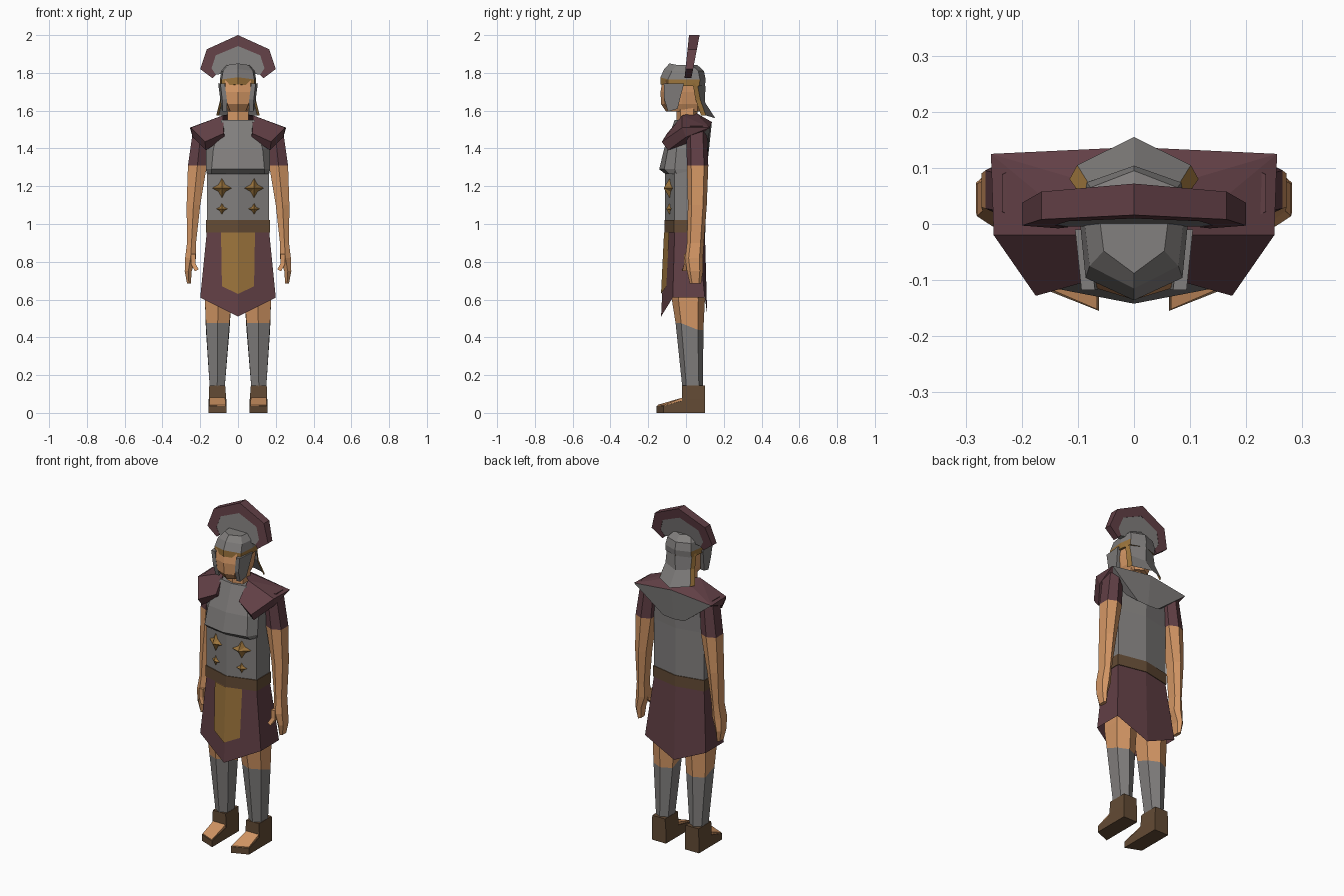
import bpy, bmesh, math

cube = bpy.data.objects.get("Cube")
if cube:
    bpy.data.objects.remove(cube, do_unlink=True)


def material(name, rgb):
    m = bpy.data.materials.new(name)
    m.use_nodes = True
    m.diffuse_color = (*rgb, 1)
    m.node_tree.nodes["Principled BSDF"].inputs["Base Color"].default_value = (*rgb, 1)
    return m


STEEL, MAROON, SKIN, GOLD, LEATHER = range(5)
PALETTE = [material("steel", (.22, .21, .205)), material("maroon cloth", (.12, .05, .06)),
           material("skin", (.66, .31, .13)), material("gold", (.33, .175, .045)),
           material("brown leather", (.125, .07, .035))]


def build(name, verts, faces, mats, mirror=False):
    """Mesh from vertices, faces and one colour per face; mirror joins the other half."""
    if mirror:
        n = len(verts)
        verts = verts + [(-x, y, z) for x, y, z in verts]
        faces = faces + [[i + n for i in reversed(f)] for f in faces]
        mats = mats * 2
    me = bpy.data.meshes.new(name)
    me.from_pydata(verts, [], faces)
    for m in PALETTE:
        me.materials.append(m)
    for p, c in zip(me.polygons, mats):
        p.material_index = c
    bm = bmesh.new()
    bm.from_mesh(me)
    bmesh.ops.remove_doubles(bm, verts=bm.verts, dist=.0005)
    bmesh.ops.recalc_face_normals(bm, faces=bm.faces)
    bm.to_mesh(me)
    bm.free()
    ob = bpy.data.objects.new(name, me)
    bpy.context.collection.objects.link(ob)
    return ob


def loft(name, rings, mats, caps=True, closed=True):
    """Bridge equal rings; mats gives one colour per band."""
    n = len(rings[0])
    verts = [p for r in rings for p in r]
    faces, cols = [], []
    for b in range(len(rings) - 1):
        for i in range(n if closed else n - 1):
            j = (i + 1) % n
            faces.append([b * n + i, b * n + j, b * n + n + j, b * n + n + i])
            cols.append(mats[b])
    if caps:
        faces += [list(range(n)), [len(verts) - n + i for i in range(n)]]
        cols += [mats[0], mats[-1]]
    return build(name, verts, faces, cols)


def sym(z, *half):
    """Full ring from a half outline running front centre to back centre."""
    pts = [(p[0], p[1], p[2] if len(p) > 2 else z) for p in half]
    return pts + [(-x, y, h) for x, y, h in reversed(pts[1:-1])]


def pair(name, rings, mats, **kw):
    for side, s in (("left", 1), ("right", -1)):
        loft(f"{side}_{name}", [[(x * s, y, z) for x, y, z in r] for r in rings], mats, **kw)


def hexa(z, x0, x1, y0, y1, tilt=0):
    """Six-sided limb section with ridges in front and behind."""
    xm, d = (x0 + x1) / 2, (y1 - y0) * .2
    return [(xm, y0, z), (x1, y0 + d, z), (x1, y1 - d, z - tilt),
            (xm, y1, z - tilt), (x0, y1 - d, z - tilt), (x0, y0 + d, z)]


# Torso, chest plate and belt
def waist(z, g=0):
    return sym(z, (0, -.11 - g), (.165 + g, -.06 - g), (.165 + g, .065 + g), (0, .1 + g))


loft("cuirass", [waist(.96), waist(1.3), sym(1.5, (0, -.07), (.16, -.04), (.16, .07), (0, .11))],
     [STEEL] * 2)
loft("belt", [waist(.955, .004), waist(1.02, .004)], [LEATHER])
loft("chest_plate", [
    sym(1.265, (0, -.11), (.14, -.09), (.165, -.05), (.165, .05), (0, .09)),
    sym(1.29, (0, -.142), (.14, -.115), (.17, -.06), (.165, .05), (0, .09)),
    sym(1.4, (0, -.115), (.13, -.095), (.17, -.05), (.165, .06), (0, .09)),
    sym(1.55, (0, -.06), (.085, -.045), (.12, 0), (.1, .05), (0, .08))], [STEEL] * 3)

# Skirt with pointed hems and the panel on its front
loft("skirt", [waist(.96), sym(.61, (0, -.132, .51), (.2, -.07), (.2, .1, .61), (0, .112, .52))],
     [MAROON], caps=False)


def skirt_y(x, z):
    t = (.96 - z) / .45
    return -.116 - .022 * t + abs(x) * (.3 + .01 * t)


panel = [(x, skirt_y(x, z), z) for x, z in
         ((-.09, .955), (0, .955), (.09, .955), (-.085, .67), (0, .63), (.085, .67))]
build("skirt_panel", panel, [[0, 1, 4, 3], [1, 2, 5, 4]], [GOLD] * 2)

# Star studs on the cuirass
for s in (-1, 1):
    for z, r in ((1.19, .052), (1.08, .03)):
        rim = []
        for k in range(8):
            a, q = k * math.pi / 4, r * (1 if k % 2 == 0 else .5)
            x = s * .085 + q * math.cos(a)
            rim.append((x, -.112 + abs(x) * .3, z + q * math.sin(a)))
        build("stud", rim + [(s * .085, -.087 - r * .6, z)],
              [[k, (k + 1) % 8, 8] for k in range(8)], [GOLD] * 8)

# Shoulder mantle: cloth on top and in the straps, steel behind
A, B, C, D, E, F, G, F2, G2, C2, H, I, J = range(13)
points = [(0, .05, 1.59), (.08, -.02, 1.575), (.25, -.02, 1.51), (.255, .125, 1.51),
          (0, .137, 1.54), (.175, -.128, 1.435), (.075, -.1, 1.48), (.17, -.095, 1.39),
          (.07, -.07, 1.455), (.24, 0, 1.46), (.07, .115, 1.365), (0, .118, 1.36), (.17, .04, 1.44)]
faces = [[A, B, D], [A, D, E], [B, C, D], [B, C, F, G], [G, F, F2, G2], [C, C2, F2, F],
         [B, G, G2], [C, D, C2], [E, D, H, I], [D, J, H], [D, C2, J], [F2, C2, J]]
build("shoulder_mantle", points, faces, [MAROON] * 8 + [STEEL] * 2 + [MAROON] * 2, mirror=True)

# Arms with sleeves, hands and thumbs
pair("arm", [hexa(1.52, .15, .235, 0, .11), hexa(1.31, .165, .265, .005, .118),
             hexa(1.1, .2, .272, .01, .11), hexa(.9, .222, .27, .005, .095),
             hexa(.82, .222, .28, -.005, .09), hexa(.75, .245, .282, .005, .09),
             hexa(.685, .25, .27, .02, .08)],
     [MAROON] + [SKIN] * 5)
pair("thumb", [[(x, y, z) for x, y in ((.225, -.01), (.25, -.01), (.25, .035), (.225, .035))]
               for z in (.84, .79)] +
     [[(.208, -.02, .76), (.228, -.02, .75), (.228, 0, .75), (.208, 0, .76)]], [SKIN] * 2)

# Legs with greaves
pair("leg", [hexa(.8, .02, .165, -.07, .08), hexa(.6, .035, .175, -.075, .1),
             hexa(.475, .045, .17, -.055, .092, .035), hexa(.14, .07, .15, -.02, .09)],
     [SKIN, SKIN, STEEL])

# Boots: ankle, sole and bare top of the foot
pair("boot_ankle", [[(a, -.02, z), (b, -.02, z), (b + e, .1, z), (a - e, .1, z)]
                    for z, a, b, e in ((.0, .062, .155, 0), (.07, .062, .155, 0), (.145, .068, .152, 0))],
     [LEATHER] * 2)
pair("sole", [[(.062, -.155, z), (.155, -.118, z), (.155, 0, z + k), (.062, 0, z + k)]
              for z, k in ((0, 0), (.037, .033))], [LEATHER])
pair("foot", [[(.066, -.152, z), (.152, -.115, z), (.15, -.015, z + k), (.068, -.015, z + k)]
              for z, k in ((.036, .03), (.042, .04))], [SKIN])

# Neck and head
loft("neck", [sym(z, (0, -.05), (.055, -.03), (.055, .04), (0, .06)) for z in (1.5, 1.66)], [SKIN])
loft("head", [sym(z, (0, f), (.8 * w, f + .02), (w, -.02), (w * .9, .06), (0, .085)) for z, f, w in
              ((1.595, -.105, .05), (1.635, -.132, .07), (1.7, -.135, .082), (1.76, -.125, .085))],
     [SKIN] * 3)


# Helmet bowl with a gold brow band at the front and sides
def bowl(z, w, f, b, lift=0):
    return sym(z, (0, f, z + lift), (w * .9, f + .04), (w, 0), (w * .88, b - .03), (0, b))


helmet = loft("helmet", [bowl(1.73, .096, -.136, .1, .01), bowl(1.765, .096, -.136, .104, .012),
                         bowl(1.81, .088, -.115, .095, .01), bowl(1.842, .06, -.088, .06, .008)],
              [GOLD, STEEL, STEEL])
for p in helmet.data.polygons:
    if p.center.y > .05:
        p.material_index = STEEL

# Flared neck guard with gold edges
rows = []
for z, w, e, b in ((1.745, .094, .035, .103), (1.66, .094, .05, .1), (1.575, .115, .08, .155)):
    half = [(w, e, z), (w * .88, e + .025, z), (0, b, z - .015)]
    rows.append(half + [(-x, y, h) for x, y, h in reversed(half[:-1])])
guard = loft("neck_guard", rows, [STEEL] * 2, caps=False, closed=False)
for p in guard.data.polygons:
    if abs(p.center.x) > .07:
        p.material_index = GOLD

# Cheek guards
outline = ((-.118, 1.745), (-.115, 1.66), (-.095, 1.595), (-.045, 1.61), (-.03, 1.67), (-.01, 1.745))
pair("cheek_guard", [[(x + (z - 1.66) * .13 - max(0, -.08 - y) * .3, y, z) for y, z in outline]
                     for x in (.07, .094)], [STEEL])

# Transverse crest: cloth band around a steel plate, leaning back as it rises
def lean(x, z, back):
    t = (z - 1.77) / .23
    return (x, -.008 + .024 * t + back * (.036 + .02 * t), z)


def arch(half):
    return [(-x, z) for x, z in half[:0:-1]] + list(half)


outer = arch(((0, 2), (.165, 1.925), (.2, 1.82), (.135, 1.772)))
inner = arch(((0, 1.942), (.118, 1.893), (.14, 1.825), (.118, 1.79)))
loft("crest", [[lean(x, z, k) for (x, z), k in ((o, 0), (o, 1), (i, 1), (i, 0))]
               for o, i in zip(outer, inner)], [MAROON] * 6)
plate = inner + [(.06, 1.8), (-.06, 1.8)]
loft("crest_plate", [[lean(x, z, k) for x, z in plate] for k in (.03, .97)], [STEEL])
